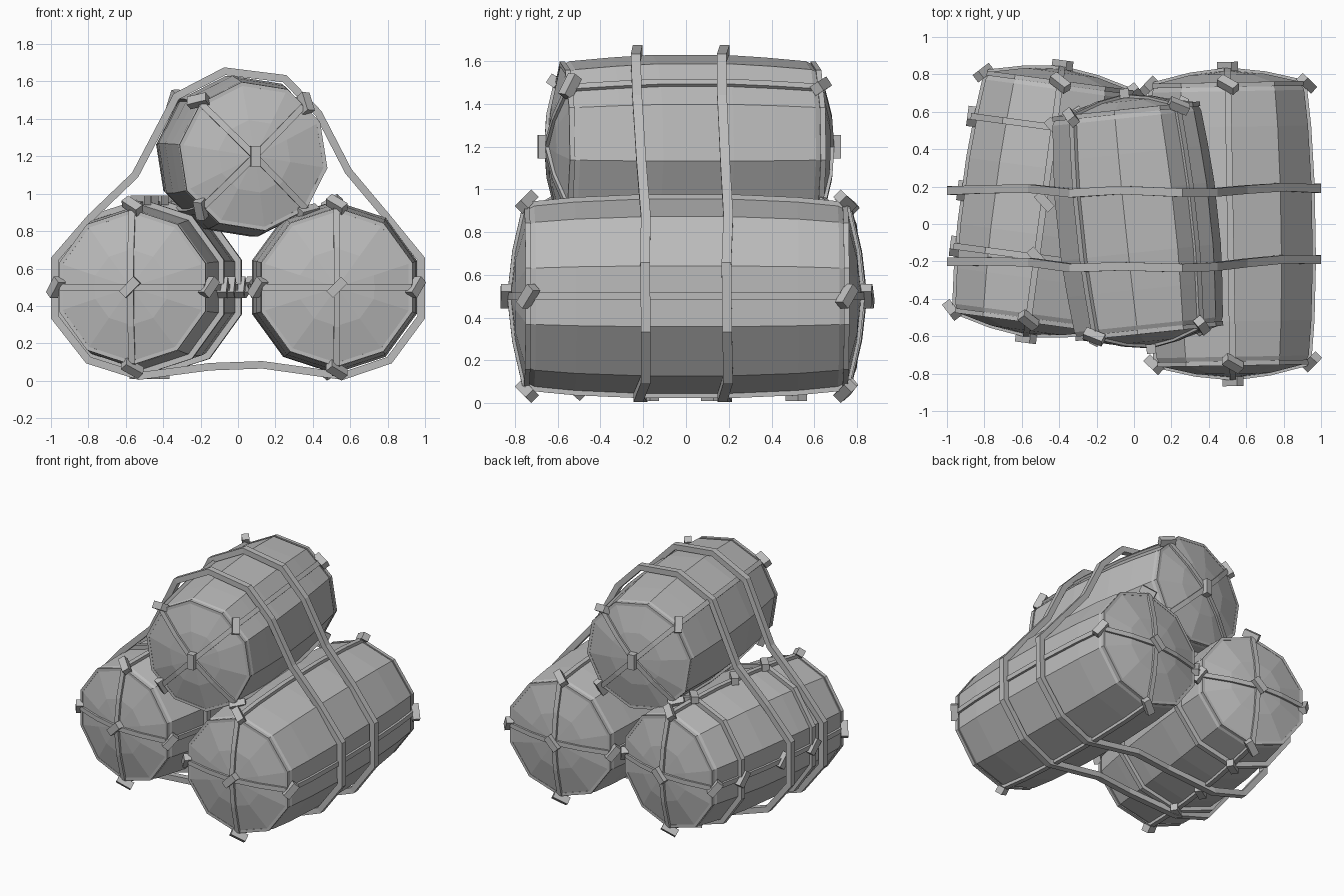
import bpy, bmesh, math
from mathutils import Matrix, Vector

cube = bpy.data.objects.get("Cube")
if cube:
    bpy.data.objects.remove(cube)

GREY = (0.5, 0.5, 0.5, 1)
mat = bpy.data.materials.new("plain grey")
mat.use_nodes = True
mat.diffuse_color = GREY
mat.node_tree.nodes["Principled BSDF"].inputs["Base Color"].default_value = GREY

SIDES = 10
FLAT = math.cos(math.pi / SIDES)


def finish(name, bm, matrix=Matrix()):
    bmesh.ops.recalc_face_normals(bm, faces=bm.faces)
    mesh = bpy.data.meshes.new(name)
    bm.to_mesh(mesh)
    bm.free()
    mesh.materials.append(mat)
    obj = bpy.data.objects.new(name, mesh)
    obj.matrix_world = matrix
    bpy.context.collection.objects.link(obj)
    return obj


def strap(bm, points, side, width, thick):
    """Closed rectangular band through the points; side is its width direction."""
    side = Vector(side).normalized()
    points = [Vector(p) for p in points]
    n = len(points)
    rings = []
    for i, p in enumerate(points):
        a = (p - points[i - 1]).normalized()
        b = (points[(i + 1) % n] - p).normalized()
        out = (a + b).cross(side).normalized()
        out /= max(0.6, abs(out.dot(a.cross(side).normalized())))
        rings.append([bm.verts.new(p + side * width / 2 * s + out * thick / 2 * t)
                      for s, t in ((-1, -1), (1, -1), (1, 1), (-1, 1))])
    for i in range(n):
        r, q = rings[i], rings[(i + 1) % n]
        for k in range(4):
            j = (k + 1) % 4
            bm.faces.new((r[k], r[j], q[j], q[k]))


def buckle(bm, pos, normal, tangent, twist):
    """Small block lying on a surface, twisted about the normal."""
    z = Vector(normal).normalized()
    x = Matrix.Rotation(twist, 3, z) @ Vector(tangent).normalized()
    y = z.cross(x)
    frame = Matrix((x, y, z)).transposed().to_4x4()
    bmesh.ops.create_cube(bm, size=1, matrix=Matrix.Translation(pos) @ frame
                          @ Matrix.Diagonal((0.11, 0.05, 0.05, 1)))


def radial(angle, r, y):
    return Vector((r * math.cos(angle), y, r * math.sin(angle)))


def ring_points(r, y):
    return [radial(math.pi / 2 + math.tau * k / SIDES, r, y) for k in range(SIDES)]


def bale(name, centre, half, yaw, roll, radius, hoops=()):
    matrix = (Matrix.Translation(centre) @ Matrix.Rotation(math.radians(yaw), 4, 'Z')
              @ Matrix.Rotation(math.radians(roll), 4, 'Y'))
    # Half profile from the end rim to the middle: radius factor, distance along axis
    cap = [(0.45, half - 0.02), (0.88, half - 0.065)]
    body = [(0.93, half - 0.11), (0.97, half - 0.3), (1.0, half * 0.25)]
    side = cap + body
    profile = [(f * radius, -y) for f, y in side] + [(f * radius, y) for f, y in reversed(side)]

    # Barrel-shaped body with pillowed ends
    bm = bmesh.new()
    rings = [[bm.verts.new(p) for p in ring_points(r, y)] for r, y in profile]
    for a, b in zip(rings, rings[1:]):
        for k in range(SIDES):
            j = (k + 1) % SIDES
            bm.faces.new((a[k], a[j], b[j], b[k]))
    for ring, y in ((rings[0], -half), (rings[-1], half)):
        pole = bm.verts.new((0, y, 0))
        for k in range(SIDES):
            bm.faces.new((ring[k], ring[(k + 1) % SIDES], pole))
    finish(name, bm, matrix)

    # Two lengthwise straps crossing on the ends
    bm = bmesh.new()
    for angle, fit in ((0, FLAT), (math.pi / 2, 1)):
        loop = [radial(angle, r * fit + 0.004, y) for r, y in profile]
        loop += [Vector((0, half + 0.004, 0))]
        loop += [radial(angle + math.pi, r * fit + 0.004, y) for r, y in reversed(profile)]
        loop += [Vector((0, -half - 0.004, 0))]
        strap(bm, loop, radial(angle + math.pi / 2, 1, 0), 0.034, 0.026)
    # Thin seam around each rim, plus hoops
    for s in (-1, 1):
        strap(bm, ring_points(0.9 * radius, s * (half - 0.075)), (0, 1, 0), 0.025, 0.02)
    for y in hoops:
        strap(bm, ring_points(radius + 0.004, y), (0, 1, 0), 0.035, 0.035)
    finish(name + "_straps", bm, matrix)

    # Buckles at strap crossings
    bm = bmesh.new()
    for s in (-1, 1):
        buckle(bm, (0, s * (half + 0.022), 0), (0, s, 0), (1, 0, 0), s * -math.pi / 4)
        for k in range(4):
            a = k * math.pi / 2
            fit = FLAT if k % 2 == 0 else 1
            buckle(bm, radial(a, radius * 0.93 * fit + 0.015, s * (half - 0.075)),
                   radial(a, 1, s), radial(a, -1, s), math.radians(50))
    for y in list(hoops) + ([0] if hoops else []):
        for k in range(4):
            a = k * math.pi / 2
            fit = FLAT if k % 2 == 0 else 1
            buckle(bm, radial(a, radius * fit + 0.015, y), radial(a, 1, 0),
                   (0, 1, 0), math.radians(50))
    finish(name + "_buckles", bm, matrix)


bale("right_bale", (0.515, 0, 0.5), 0.82, 1, 0, 0.46)
bale("left_bale", (-0.48, 0.12, 0.5), 0.715, -7.6, 0, 0.45, hoops=(-0.3, 0.4))
bale("top_bale", (0.02, 0.015, 1.2), 0.665, 6, -45, 0.435)

# Two long straps tying the stack together
outline = [(-0.53, 0.025), (-0.8, 0.11), (-0.98, 0.34), (-0.98, 0.65), (-0.79, 0.87),
           (-0.55, 1.1), (-0.33, 1.52), (-0.07, 1.655), (0.25, 1.615), (0.43, 1.43),
           (0.59, 1.12), (0.8, 0.87), (0.98, 0.65), (0.98, 0.34), (0.81, 0.11),
           (0.56, 0.025), (0.13, 0.085), (-0.15, 0.075)]
for name, base, sway in (("front_binding", -0.19, -0.05), ("back_binding", 0.19, -0.02)):
    bm = bmesh.new()
    path = [(x, base + sway * (1 - abs(x)) + 0.012 * math.sin(9 * x + z), z) for x, z in outline]
    strap(bm, path, (0, 1, 0), 0.045, 0.04)
    finish(name, bm)
